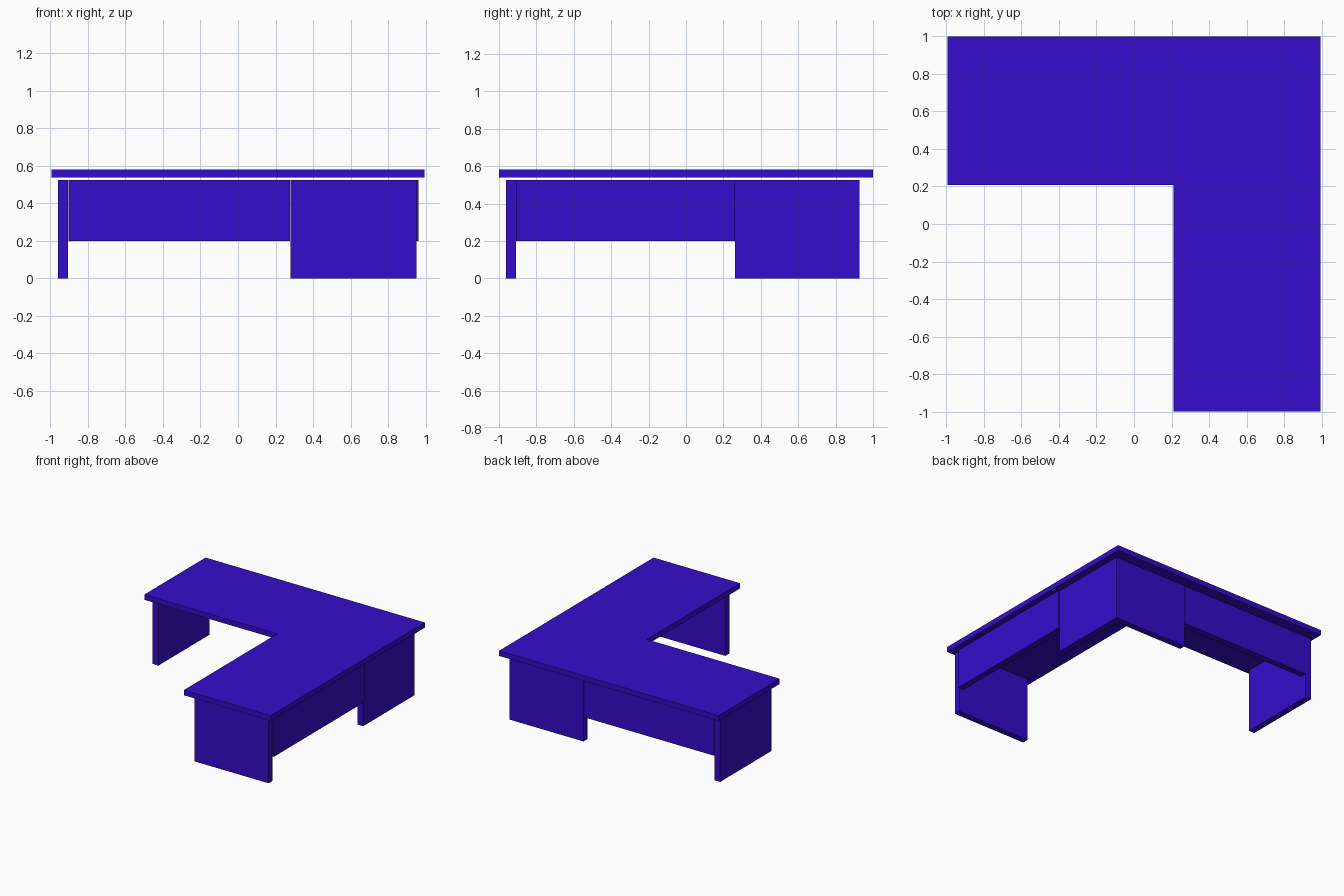
import bpy
import bmesh

cube = bpy.data.objects.get("Cube")
if cube:
    bpy.data.objects.remove(cube, do_unlink=True)

# Single painted finish
paint = bpy.data.materials.new("deep blue")
paint.use_nodes = True
colour = (0.034, 0.004, 0.6, 1)
paint.diffuse_color = colour
paint.node_tree.nodes["Principled BSDF"].inputs["Base Color"].default_value = colour


def slab(name, outline, z0, z1):
    """Extrude a flat outline between two heights."""
    bm = bmesh.new()
    face = bm.faces.new([bm.verts.new((x, y, z0)) for x, y in outline])
    extruded = bmesh.ops.extrude_face_region(bm, geom=[face], use_keep_orig=True)
    top = [v for v in extruded["geom"] if isinstance(v, bmesh.types.BMVert)]
    bmesh.ops.translate(bm, vec=(0, 0, z1 - z0), verts=top)
    bmesh.ops.recalc_face_normals(bm, faces=bm.faces)
    mesh = bpy.data.meshes.new(name)
    bm.to_mesh(mesh)
    bm.free()
    mesh.materials.append(paint)
    obj = bpy.data.objects.new(name, mesh)
    bpy.context.collection.objects.link(obj)
    return obj


def panel(name, x0, x1, y0, y1, z0=0.0):
    """Upright board reaching up to just below the worktop."""
    return slab(name, [(x0, y0), (x1, y0), (x1, y1), (x0, y1)], z0, PANEL_TOP)


PANEL_TOP = 0.525
SKIRT = 0.2       # underside of the modesty panels
BOARD = 0.053     # board thickness
EDGE = 0.995      # worktop half width

# L-shaped worktop floating above a narrow shadow gap
slab("worktop", [(-EDGE, 1), (-EDGE, 0.207), (0.21, 0.207),
                 (0.21, -1), (EDGE, -1), (EDGE, 1)], 0.538, 0.581)

# End panels of the two wings
panel("left_end_panel", -0.96, -0.96 + BOARD, 0.263, 0.928)
panel("front_end_panel", 0.281, 0.952, -0.963, -0.963 + BOARD)

# Corner support made of two full-height boards
panel("corner_back_panel", 0.281, 0.952, 0.928 - BOARD, 0.928)
panel("corner_side_panel", 0.952 - BOARD, 0.952, 0.263, 0.928 - BOARD)

# Modesty panels hanging between the supports
panel("back_modesty_panel", -0.904, 0.277, 0.928 - BOARD, 0.928, SKIRT)
panel("side_modesty_panel", 0.963 - BOARD, 0.963, -0.909, 0.262, SKIRT)
